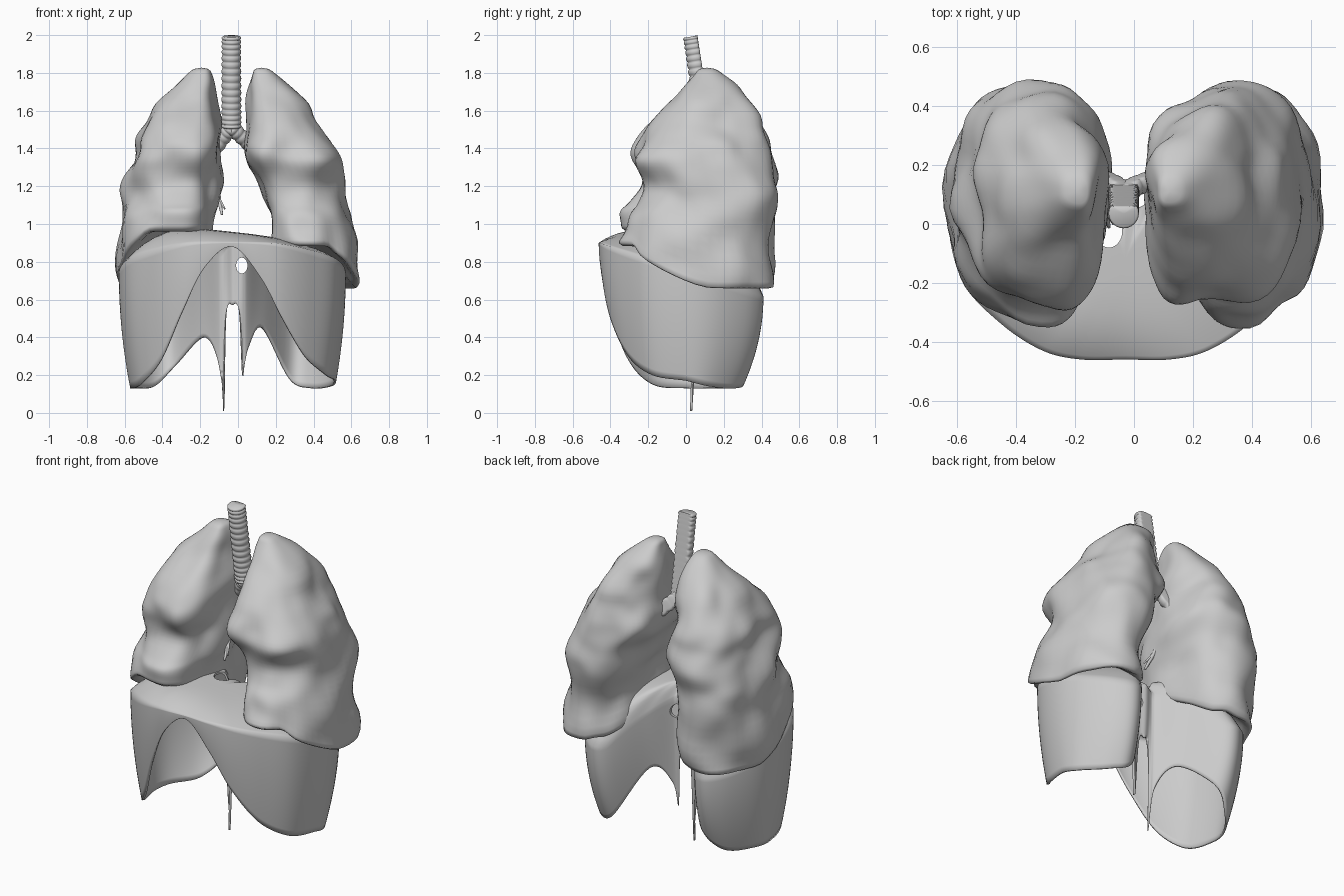
import bpy, bmesh, math
from mathutils import Vector, noise

if "Cube" in bpy.data.objects:
    bpy.data.objects.remove(bpy.data.objects["Cube"])


def catmull(rows, u, closed=False):
    """Smooth interpolation of equal-length rows at float index u."""
    n = len(rows)
    i = math.floor(u)
    f = u - i
    get = (lambda k: rows[k % n]) if closed else (lambda k: rows[max(0, min(n - 1, k))])
    near = (get(i - 1), get(i), get(i + 1), get(i + 2))
    return [q + 0.5 * f * (r - p + f * (2 * p - 5 * q + 4 * r - s + f * (3 * (q - r) + s - p)))
            for p, q, r, s in zip(*near)]


def loft(name, rings, start, end=None):
    """Skin closed rings of points; pole points close the ends."""
    bm = bmesh.new()
    vs = [[bm.verts.new(p) for p in ring] for ring in rings]
    n = len(vs[0])
    for a, b in zip(vs, vs[1:]):
        for j in range(n):
            bm.faces.new((a[j], a[(j + 1) % n], b[(j + 1) % n], b[j]))
    for pole, ring in ((start, vs[0]), (end, vs[-1])):
        if pole is not None:
            p = bm.verts.new(pole)
            for j in range(n):
                bm.faces.new((p, ring[j], ring[(j + 1) % n]))
    bmesh.ops.recalc_face_normals(bm, faces=bm.faces)
    me = bpy.data.meshes.new(name)
    bm.to_mesh(me)
    bm.free()
    for p in me.polygons:
        p.use_smooth = True
    ob = bpy.data.objects.new(name, me)
    bpy.context.collection.objects.link(ob)
    return ob


# Lung sections: z, front y, back y, then medial and lateral x of the left and the right lung
SECTIONS = [
    (1.82, .06, .16, .08, .17, -.15, -.24),
    (1.71, -.03, .28, .05, .30, -.11, -.36),
    (1.5, -.20, .41, .06, .45, -.11, -.53),
    (1.36, -.28, .44, .04, .53, -.10, -.54),
    (1.2, -.23, .46, .13, .56, -.10, -.60),
    (1.0, -.31, .46, .18, .60, -.14, -.62),
    (.66, -.35, .45, .19, .63, -.15, -.63)]


def lung(name, col, side, base0, drop, seed):
    def base(x, y):
        # the base slopes down to the back and to the outside
        v = max(0, min(1, (y + .3) / .7))
        u = max(0, min(1, (side * x - .32) / .3))
        return max(.66, base0 - drop * v ** 1.4 - .17 * u * v ** .3)

    def section(row, n=56):
        z, yf, yb = row[:3]
        xm, xl = row[col:col + 2]
        ym = .5 * (yf + yb)
        pts = []
        for k in range(n):
            a = math.tau * k / n
            c, s = math.cos(a), math.sin(a)
            cx = xm + (xl - xm) * (.45 if s > 0 else .36)
            x = cx + ((xl if c > 0 else xm) - cx) * abs(c) ** .82
            y = ym + ((yb if s > 0 else yf) - ym) * abs(s) ** .82
            h = z if z > 1.1 else 1.1 - (1.1 - z) * (1.1 - base(x, y)) / .44
            p = Vector((x, y, h))
            # soft lumps
            q = p * 5 + Vector((seed, 2 * seed, 0))
            m = .055 * noise.noise(q) + .015 * noise.noise(q * 2)
            out = Vector((x - cx, y - ym, 0)).normalized()
            pts.append(p + out * m * min(1, (1.84 - z) * 5))
        return pts

    steps = 44
    rings = [section(catmull(SECTIONS, (len(SECTIONS) - 1) * i / steps)) for i in range(steps + 1)]
    tip = sum(rings[0], Vector()) / len(rings[0]) + Vector((0, 0, .022))
    # hollow underside that sits over the dome
    rim = rings[-1]
    mid = sum(rim, Vector()) / len(rim)
    for f, up in ((.95, -.015), (.85, 0), (.6, .07), (.3, .11)):
        rings.append([mid.lerp(p, f) + Vector((0, 0, up)) for p in rim])
    ob = loft(name, rings, tip, mid + Vector((0, 0, .12)))
    sm = ob.modifiers.new("soften", 'SMOOTH')
    sm.factor = .5
    sm.iterations = 4


lung("left_lung", 3, 1, .90, .22, 3.1)
lung("right_lung", 5, -1, .98, .30, 7.7)

# Diaphragm half outline from spine to front: x, y, lower edge z on the left and right
HALF = [
    (0, .07, .57, .57), (.035, .06, .54, .52), (.055, .06, .20, .01), (.08, .085, .34, .28),
    (.16, .20, .45, .40), (.32, .40, .18, .25), (.45, .36, .13, .14), (.57, .18, .14, .13),
    (.60, 0, .17, .13), (.55, -.20, .20, .15), (.42, -.34, .30, .28), (.28, -.43, .50, .54),
    (.15, -.46, .72, .77), (0, -.46, .88, .88)]
outline = [(x, y, zl) for x, y, zl, zr in HALF] + [(-x, y, zr) for x, y, zl, zr in HALF[-2:0:-1]]
N = 182
cols = []
for k in range(N):
    x, y, low = catmull(outline, len(outline) * k / N, True)
    shoulder = .9 - .28 * (y + .46) / .86 * min(1, abs(x) / .3)
    cols.append((x - .03, y, shoulder, max(low, .005)))
cx, cy = -.03, -.12
top = lambda x: .955 - .11 * max(-.32, min(.35, x))
rings = []
for f in (.08, .2, .35, .5, .62, .73, .82, .9, .96):
    ring = []
    for sx, sy, sz, low in cols:
        x, y = cx + f * (sx - cx), cy + f * (sy - cy)
        ring.append((x, y, sz + (top(x) - sz) * (1 - f ** 3.5)))
    rings.append(ring)
for i in range(19):
    t = i / 18
    ring = []
    for x, y, sz, low in cols:
        # walls lean inward as they go down
        k = max(0, (sz - low) / .7) * t * t
        ring.append((x * (1 - .11 * k), y * (1 - (.38 if y > 0 else .12) * k), sz + (low - sz) * t))
    rings.append(ring)
diaphragm = loft("diaphragm", rings, (cx, cy, top(cx)))
sol = diaphragm.modifiers.new("thickness", 'SOLIDIFY')
sol.thickness = .012
sol.offset = -1


# Openings for the great vein and the gullet
def cutter(name, loc, tilt, scale):
    bpy.ops.mesh.primitive_cylinder_add(vertices=32, radius=1, depth=1, location=loc, rotation=(tilt, 0, 0))
    ob = bpy.context.object
    ob.name = name
    ob.scale = scale
    ob.hide_render = True
    ob.hide_set(True)
    mod = diaphragm.modifiers.new(name, 'BOOLEAN')
    mod.object = ob


cutter("vein_opening_cutter", (-.085, -.025, .95), 0, (.045, .055, .16))
cutter("gullet_opening_cutter", (.02, .09, .78), math.pi / 2, (.03, .042, .16))


# Airways: swept tubes, with raised cartilage rings and a flat back
def tube(name, path, r0, r1, ridges=0, n=24):
    steps = max(16, ridges * 6)
    at = lambda t: Vector(catmull(path, t * (len(path) - 1)))
    rings = []
    for i in range(steps + 1):
        t = i / steps
        q = (at(min(1, t + .01)) - at(max(0, t - .01))).to_track_quat('Z', 'Y')
        r = r0 + (r1 - r0) * t
        if ridges:
            r *= .9 + .13 * abs(math.sin(math.pi * ridges * t)) ** .7
        ring = []
        for k in range(n):
            a = math.tau * k / n
            o = q @ Vector((r * math.cos(a), r * math.sin(a), 0))
            if ridges:
                o.y = min(o.y, .5 * r0)
            ring.append(at(t) + o)
        rings.append(ring)
    return loft(name, rings, at(0), at(1))


fork = (-.035, .11, 1.51)
tube("trachea", [(-.035, .035, 1.993), fork], .05, .052, 16)
tube("right_bronchus", [fork, (-.075, .14, 1.46), (-.14, .17, 1.37)], .042, .036, 5)
tube("left_bronchus", [fork, (.02, .14, 1.46), (.10, .17, 1.38)], .042, .036, 5)
tube("lower_airway", [(-.12, .16, 1.39), (-.12, .13, 1.25), (-.085, -.01, 1.05)], .028, .006)
tube("airway_twig", [(-.115, .08, 1.16), (-.07, 0, 1.08)], .01, .004)
